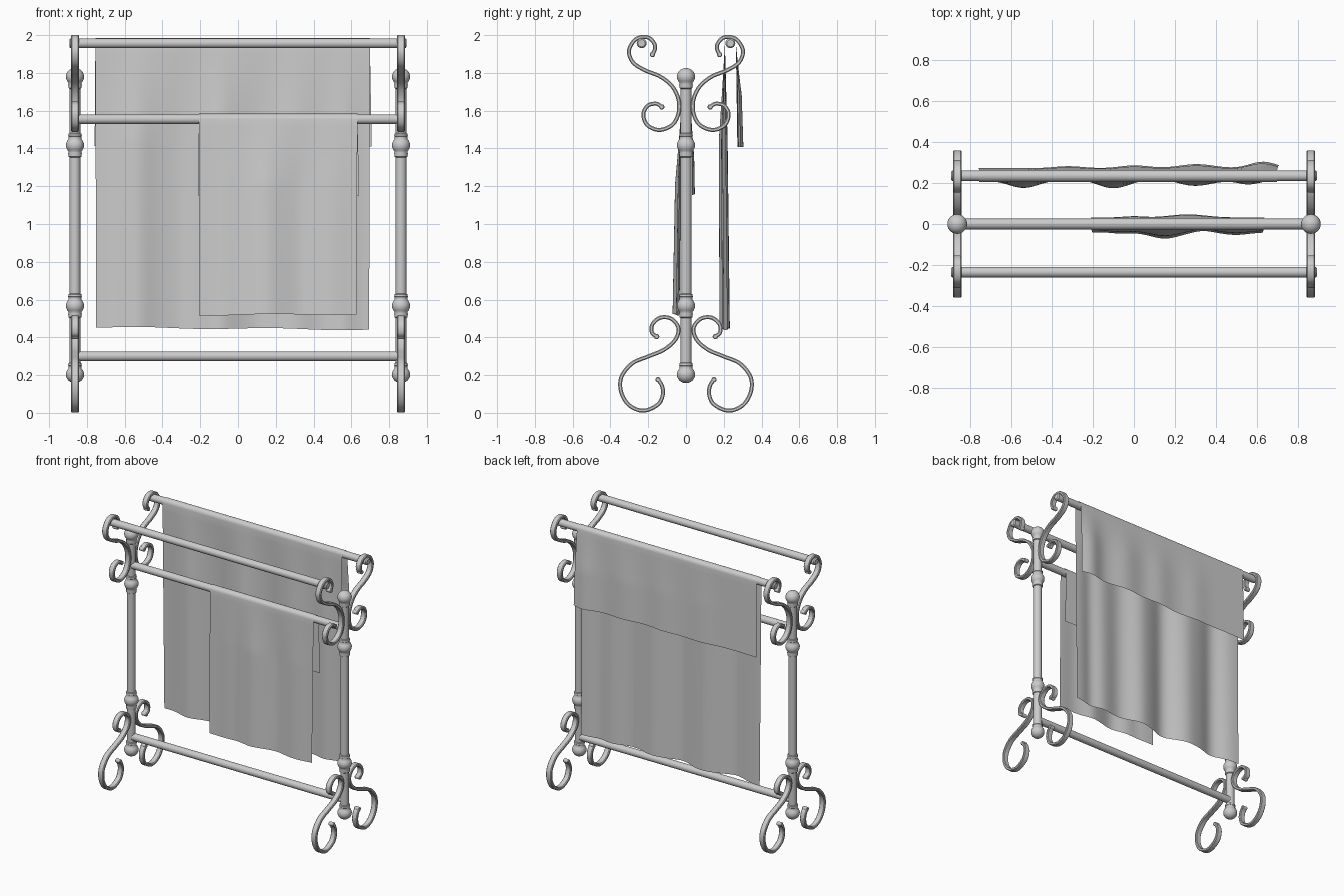
import bpy, bmesh, math
from mathutils import Vector

if "Cube" in bpy.data.objects:
    bpy.data.objects.remove(bpy.data.objects["Cube"])


def finish(name, bm, angle=40):
    bmesh.ops.recalc_face_normals(bm, faces=bm.faces)
    me = bpy.data.meshes.new(name)
    bm.to_mesh(me)
    bm.free()
    ob = bpy.data.objects.new(name, me)
    bpy.context.collection.objects.link(ob)
    bpy.ops.object.select_all(action='DESELECT')
    ob.select_set(True)
    bpy.context.view_layer.objects.active = ob
    bpy.ops.object.shade_smooth_by_angle(angle=math.radians(angle))
    return ob


def lathe(name, prof, axis, loc, n=28):
    """Spin (radius, height) points around the x or z axis."""
    bm = bmesh.new()
    rings = []
    for r, h in prof:
        ring = []
        for i in range(n):
            a = 2 * math.pi * i / n
            c, s = r * math.cos(a), r * math.sin(a)
            p = (h, c, s) if axis == 'x' else (c, s, h)
            ring.append(bm.verts.new(Vector(p) + Vector(loc)))
        rings.append(ring)
    for a, b in zip(rings, rings[1:]):
        for i in range(n):
            bm.faces.new((a[i], a[(i + 1) % n], b[(i + 1) % n], b[i]))
    bm.faces.new(rings[0])
    bm.faces.new(rings[-1])
    return finish(name, bm)


def spline(pts, steps=7):
    """Smooth Catmull-Rom path through 2D points."""
    p = [Vector(q) for q in pts]
    p = [2 * p[0] - p[1]] + p + [2 * p[-1] - p[-2]]
    out = []
    for i in range(1, len(p) - 2):
        a, b, c, d = p[i - 1:i + 3]
        for k in range(steps):
            t = k / steps
            out.append(0.5 * (2 * b + (c - a) * t + (2 * a - 5 * b + 4 * c - d) * t * t
                              + (3 * b - a - 3 * c + d) * t ** 3))
    return out + [p[-2]]


def scroll(name, pts, x, side):
    """Flat bar with softened edges swept along a path in the yz plane."""
    path = spline(pts)
    hw, ht, b = 0.021, 0.0105, 0.005
    sec = [(-hw, -ht + b), (-hw, ht - b), (-hw + b, ht), (hw - b, ht),
           (hw, ht - b), (hw, -ht + b), (hw - b, -ht), (-hw + b, -ht)]
    bm = bmesh.new()
    rings = []
    for i, q in enumerate(path):
        t = (path[min(i + 1, len(path) - 1)] - path[max(i - 1, 0)]).normalized()
        nrm = Vector((-t.y, t.x))
        ring = []
        for u, v in sec:
            w = q + nrm * v
            ring.append(bm.verts.new((x + u, side * w.x, w.y)))
        rings.append(ring)
    for a, c in zip(rings, rings[1:]):
        for i in range(8):
            bm.faces.new((a[i], a[(i + 1) % 8], c[(i + 1) % 8], c[i]))
    bm.faces.new(rings[0])
    bm.faces.new(rings[-1])
    finish(name, bm)
    # rounded knobs on both ends of the scroll
    for k, q in (("start", path[0]), ("end", path[-1])):
        lathe(name + "_knob_" + k, [(0.010, -hw), (0.014, -hw + 0.004),
                                    (0.014, hw - 0.004), (0.010, hw)],
              'x', (x, side * q.x, q.y), 16)


# posts: turned profile with four balls between collars
PX = 0.863
prof = []
for zc in (0.203, 0.567, 1.417, 1.78):
    low, high = zc < 0.3, zc > 1.7
    if not low:
        prof += [(0.029, zc - 0.064), (0.035, zc - 0.060), (0.036, zc - 0.042)]
    for i in range(13):
        a = math.pi * i / 12
        r = 0.048 * math.sin(a)
        if not ((low and i < 3) or (high and i > 9)):
            r = max(r, 0.034)
        prof.append((max(r, 0.002), zc - 0.046 * math.cos(a)))
    if not high:
        prof += [(0.036, zc + 0.048), (0.035, zc + 0.060), (0.029, zc + 0.064)]

top_pts = [(.178, 1.897), (.165, 1.925), (.168, 1.955), (.195, 1.985), (.235, 1.99), (.275, 1.97),
           (.302, 1.915), (.280, 1.855), (.215, 1.813), (.137, 1.781), (.074, 1.73),
           (.040, 1.66), (.040, 1.585), (.074, 1.524), (.142, 1.498), (.205, 1.524),
           (.226, 1.58), (.203, 1.626), (.158, 1.637), (.128, 1.62)]
foot_pts = [(.148, .176), (.128, .145), (.122, .10), (.148, .045), (.225, .0115), (.300, .04),
            (.343, .11), (.342, .19), (.285, .262), (.200, .299), (.116, .335),
            (.055, .39), (.041, .452), (.079, .499), (.137, .504), (.178, .468),
            (.180, .425), (.155, .404)]
for sx, sn in ((-1, "left"), (1, "right")):
    lathe(sn + "_post", prof, 'z', (sx * PX, 0, 0))
    for sy, yn in ((-1, "front"), (1, "back")):
        scroll(f"{sn}_{yn}_top_scroll", top_pts, sx * PX, sy)
        scroll(f"{sn}_{yn}_foot_scroll", foot_pts, sx * PX, sy)


# horizontal rails
def rail(name, y, z, half):
    r, e = 0.026, 0.007
    lathe(name, [(r - e, -half), (r, -half + e), (r, half - e), (r - e, half)], 'x', (0, y, z), 24)


rail("front_top_rail", -0.235, 1.957, 0.893)
rail("back_top_rail", 0.235, 1.957, 0.893)
rail("middle_rail", 0, 1.555, 0.86)
rail("bottom_rail", 0, 0.30, 0.86)


# draped cloth: long front flap, short back flap, folds growing toward the hems
def towel(name, x0, x1, y, z, front_z, back_z, lean, f_folds, b_folds, skew):
    nx, nf, na, nb = 80, 28, 10, 14
    r = 0.029

    def fold(folds, x):
        return sum(h * math.exp(-((x - c) / w) ** 2) for c, w, h in folds)

    bm = bmesh.new()
    rows = []
    for j in range(nf + na + nb + 1):
        row = []
        for i in range(nx + 1):
            u = i / nx
            x = x0 + (x1 - x0) * u
            if j < nf:
                t = 1 - j / nf
                g = min(1, t * 3) * (0.75 + 0.25 * t)
                hem = front_z + skew * (0.5 - u) + 0.004 * math.sin(9 * x)
                p = (x + 0.008 * t * (0.5 - u), y - r - lean[0] * t - g * fold(f_folds, x),
                     z + (hem - z) * t)
            elif j <= nf + na:
                a = math.pi * (1 - (j - nf) / na)
                p = (x, y + r * math.cos(a), z + r * math.sin(a))
            else:
                t = (j - nf - na) / nb
                g = min(1, t * 2) * (0.7 + 0.3 * t)
                hem = back_z + 0.004 * math.sin(8 * x)
                p = (x + 0.014 * t * (u - 0.3), y + r + lean[1] * t + g * fold(b_folds, x),
                     z + (hem - z) * t)
            row.append(bm.verts.new(p))
        rows.append(row)
    for a, b in zip(rows, rows[1:]):
        for i in range(nx):
            bm.faces.new((a[i], a[i + 1], b[i + 1], b[i]))
    finish(name, bm, 60)


towel("large_towel", -0.755, 0.698, 0.235, 1.957, 0.447, 1.412, (-0.015, 0.008),
      [(-0.54, .10, .042), (-0.10, .10, .044), (0.30, .11, .030), (0.56, .07, .022),
       (-0.30, .08, -.012), (0.12, .08, -.012)],
      [(-0.32, .10, .010), (0.0, .10, .014), (0.30, .12, .020), (0.62, .09, .032)], 0.012)
towel("small_towel", -0.207, 0.632, 0, 1.555, 0.52, 1.155, (0.012, 0.003),
      [(0.15, .10, .030), (0.50, .09, .012), (-0.06, .06, .006), (0.34, .06, -.008)],
      [(0.26, .12, .015), (0.0, .07, .006)], -0.004)
